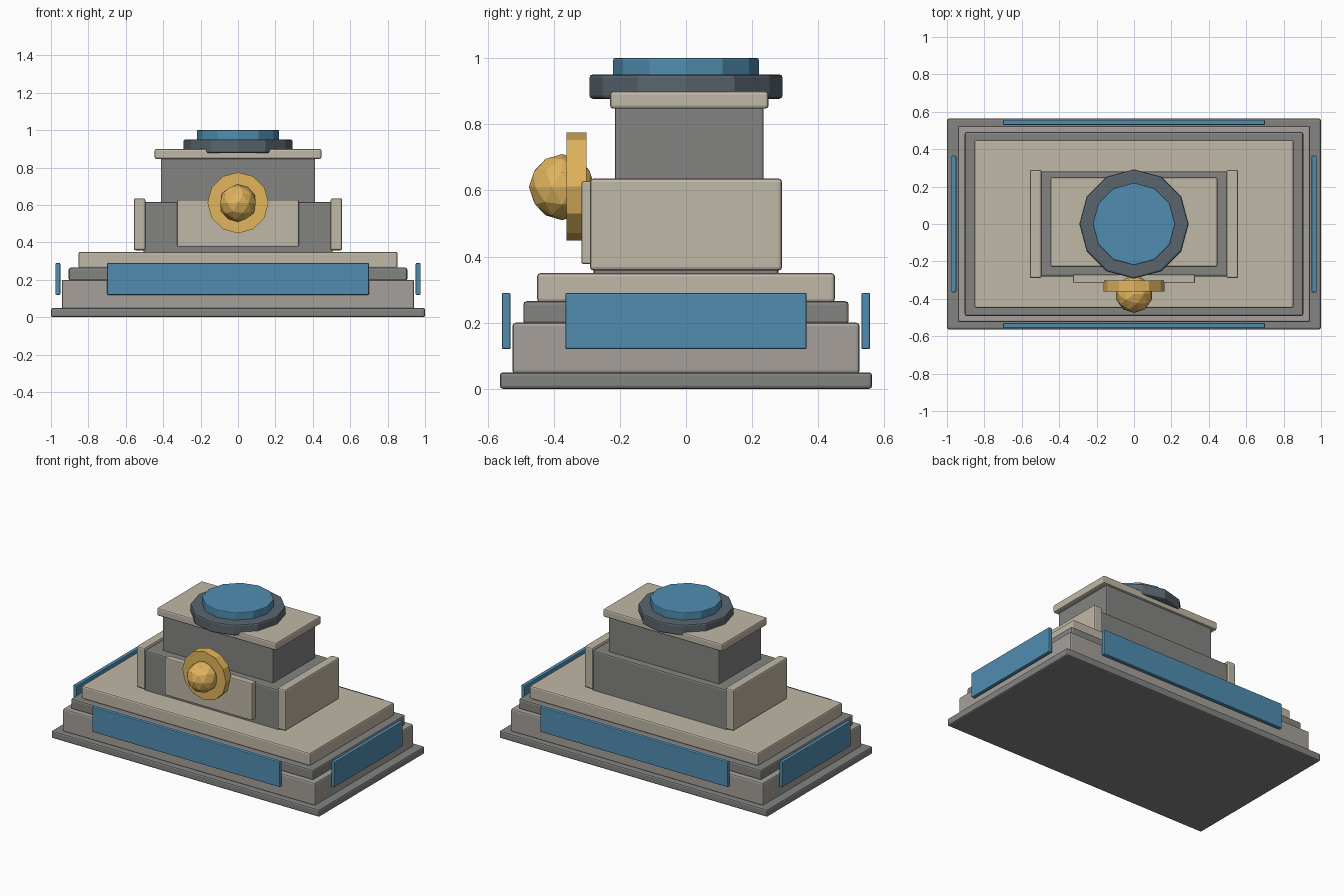
import bpy
from math import radians

if "Cube" in bpy.data.objects:
    bpy.data.objects.remove(bpy.data.objects["Cube"])


def material(name, r, g, b):
    m = bpy.data.materials.new(name)
    m.diffuse_color = (r, g, b, 1)
    m.use_nodes = True
    m.node_tree.nodes["Principled BSDF"].inputs["Base Color"].default_value = m.diffuse_color
    return m


BEIGE = material("beige", 0.53, 0.48, 0.39)
STONE = material("stone", 0.38, 0.35, 0.32)
GREY = material("grey", 0.23, 0.23, 0.225)
SLATE = material("slate", 0.10, 0.13, 0.155)
BLUE = material("blue", 0.08, 0.27, 0.44)
GOLD = material("gold", 0.75, 0.46, 0.11)


def finish(name, mat, bevel):
    o = bpy.context.object
    o.name = name
    o.data.materials.append(mat)
    if bevel:
        b = o.modifiers.new("edge", 'BEVEL')
        b.width = bevel
        b.segments = 2
        b.limit_method = 'ANGLE'
        b.angle_limit = radians(40)
    return o


def box(name, x, y, z, mat, bevel=0.01):
    """Box from (min, max) ranges on each axis."""
    bpy.ops.mesh.primitive_cube_add(size=1, location=[(a + b) / 2 for a, b in (x, y, z)])
    o = bpy.context.object
    o.scale = [b - a for a, b in (x, y, z)]
    bpy.ops.object.transform_apply(location=False, rotation=False, scale=True)
    return finish(name, mat, bevel)


def disc(name, r, loc, depth, mat, rot=(0, 0, 0), bevel=0.0):
    bpy.ops.mesh.primitive_cylinder_add(vertices=12, radius=r, depth=depth,
                                        location=loc, rotation=rot)
    return finish(name, mat, bevel)


# Stepped base
for name, hx, hy, z, mat in (
        ("plinth", 1.0, 0.563, (0, 0.05), GREY),
        ("base_block", 0.942, 0.525, (0.045, 0.2), STONE),
        ("base_band", 0.905, 0.492, (0.195, 0.265), GREY),
        ("base_deck", 0.853, 0.45, (0.262, 0.35), BEIGE)):
    box(name, (-hx, hx), (-hy, hy), z, mat)

# Blue panels and raised cheeks on both sides
for s, side in ((-1, "front"), (1, "back")):
    box("blue_panel_" + side, (-0.70, 0.70), sorted((s * 0.53, s * 0.557)),
        (0.12, 0.29), BLUE, 0.005)
for s, side in ((-1, "left"), (1, "right")):
    box("blue_panel_" + side, sorted((s * 0.95, s * 0.976)), (-0.365, 0.365),
        (0.12, 0.29), BLUE, 0.005)
    box("cheek_" + side, sorted((s * 0.495, s * 0.557)), (-0.29, 0.29),
        (0.358, 0.636), BEIGE)

# Tower
box("lower_body", (-0.505, 0.505), (-0.28, 0.28), (0.34, 0.617), GREY)
box("upper_body", (-0.413, 0.413), (-0.215, 0.235), (0.6, 0.86), GREY, 0.006)
box("tower_cap", (-0.446, 0.446), (-0.23, 0.25), (0.847, 0.9), BEIGE)

# Twelve-sided turret discs on top
disc("turret_ring", 0.292, (0, 0, 0.914), 0.074, SLATE, bevel=0.01)
disc("turret_lid", 0.22, (0, 0, 0.97), 0.06, BLUE, bevel=0.005)

# Front plate with gold emblem disc and knob
box("front_plate", (-0.325, 0.325), (-0.316, -0.27), (0.377, 0.628), BEIGE, 0.006)
disc("gold_disc", 0.163, (0, -0.331, 0.612), 0.06, GOLD, (radians(90), 0, 0))
bpy.ops.mesh.primitive_ico_sphere_add(subdivisions=2, radius=0.1,
                                      location=(0, -0.375, 0.61))
finish("gold_knob", GOLD, 0)
